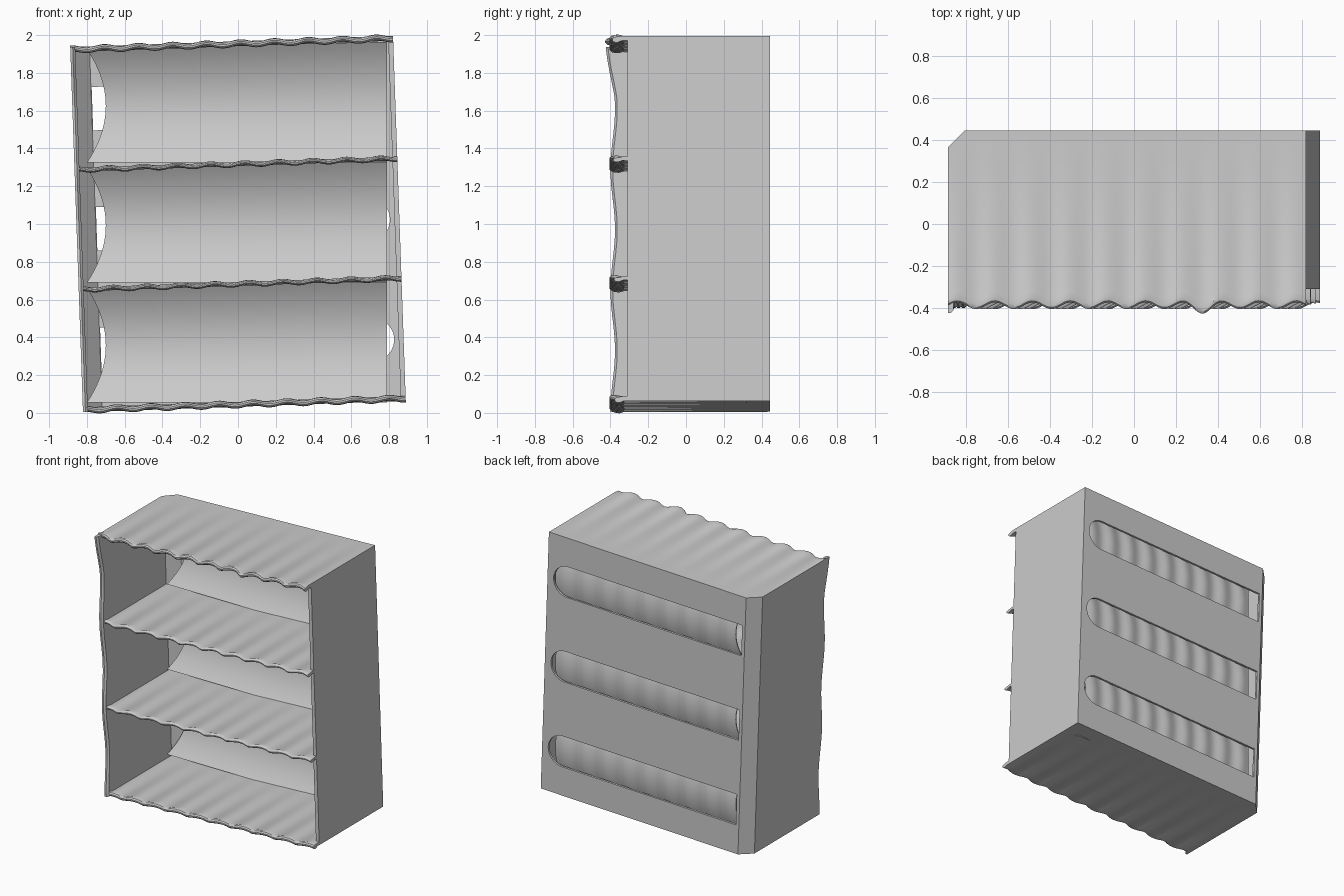
import bpy, bmesh, math
from mathutils import Matrix, Vector

if "Cube" in bpy.data.objects:
    bpy.data.objects.remove(bpy.data.objects["Cube"])

# Whole rack leans by two degrees around its centre
TILT = Matrix.Translation((0, 0, 1)) @ Matrix.Rotation(math.radians(-2), 4, 'Y')
W, H = 0.855, 0.967          # half width, half height
BACK, CH = 0.445, 0.08       # back plane, back-left chamfer
T = 0.026                    # wall thickness
SHELVES = [-H + T / 2, -0.317, 0.317, H - T / 2]


def finish(ob):
    bpy.ops.object.select_all(action='DESELECT')
    ob.select_set(True)
    bpy.context.view_layer.objects.active = ob
    bpy.ops.object.shade_smooth_by_angle(angle=math.radians(35))


def slab(name, ss, ts, f, matrix=TILT):
    """Closed sheet: f(s, t, side) gives the point on side 0 or 1."""
    bm = bmesh.new()
    g = [[[bm.verts.new(f(s, t, k)) for t in ts] for s in ss] for k in (0, 1)]
    n, m = len(ss), len(ts)
    for k in (0, 1):
        for i in range(n - 1):
            for j in range(m - 1):
                bm.faces.new((g[k][i][j], g[k][i + 1][j], g[k][i + 1][j + 1], g[k][i][j + 1]))
    rim = [(i, 0) for i in range(n)] + [(n - 1, j) for j in range(1, m)]
    rim += [(i, m - 1) for i in range(n - 2, -1, -1)] + [(0, j) for j in range(m - 2, 0, -1)]
    for (a, b), (c, d) in zip(rim, rim[1:] + rim[:1]):
        bm.faces.new((g[0][a][b], g[0][c][d], g[1][c][d], g[1][a][b]))
    bmesh.ops.recalc_face_normals(bm, faces=bm.faces)
    bm.transform(matrix)
    me = bpy.data.meshes.new(name)
    bm.to_mesh(me)
    bm.free()
    ob = bpy.data.objects.new(name, me)
    bpy.context.collection.objects.link(ob)
    finish(ob)


def span(a, b, n):
    return [a + (b - a) * i / n for i in range(n + 1)]


def lip(u, phase):
    """Scalloped front edge of a shelf."""
    big = 0.022 * math.exp(-((u - 0.36) / 0.05) ** 2) if phase == 3 else 0
    return -0.39 - 0.016 * math.cos(2 * math.pi * (u - 0.36) / 0.18 + 0.3 * (phase - 3)) - big


# Bottom, two shelves and top, with a rippling rolled lip in front
def make_shelf(idx, v0):
    thin = T if idx in (0, 3) else 0.02
    depth = [0, 0.94, 0.97, 0.99, 1]
    thick = {0.97: 1.2, 0.99: 1.0, 1: 0.35}

    def f(u, t, k):
        back = BACK - max(0, -(W - CH) - u)
        y = back + (lip(u, idx) - back) * t
        ripple = 0.007 * math.sin(2 * math.pi * u / 0.18) if 0.94 < t else 0
        return Vector((u, y, v0 + ripple + (k - 0.5) * thin * thick.get(t, 1)))
    us = sorted(span(-W, W, 120) + [-(W - CH)])
    slab("shelf_%d" % (idx + 1), us, depth, f)


for i, v in enumerate(SHELVES):
    make_shelf(i, v)


# Left wall with a gently waving front edge
def left_wall(v, t, k):
    front = -0.388 - 0.012 * math.cos(2 * math.pi * v / 0.64 + math.pi)
    front -= 0.025 * max(0, (v - 0.7) / 0.27)
    back = BACK - CH - 0.01 * k
    x = -W + k * (T if t < 1 else T * 0.5)
    if t < 1:
        return Vector((x, back + (front + 0.012 - back) * t / 0.98, v))
    return Vector((x, front, v))


slab("left_wall", span(-H, H, 60), [0, 0.98, 1], left_wall)

# Right wall, set back from the front lips
slab("right_wall", [-H, H], [-0.31, BACK], lambda v, y, k: Vector((W - T * k, y, v)))

# Chamfered back-left corner
slab("corner_panel", [-H, H], [0, 1],
     lambda v, t, k: Vector((-W + CH * t + 0.026 * k, BACK - CH + CH * t - 0.012 * k, v)))


# Back wall with three long slots, rounded at the right-hand end
def add_loop(cu, pts):
    sp = cu.splines.new('POLY')
    sp.points.add(len(pts) - 1)
    for p, (x, y) in zip(sp.points, pts):
        p.co = (x, y, 0, 1)
    sp.use_cyclic_u = True


cu = bpy.data.curves.new("back_outline", 'CURVE')
cu.dimensions = '2D'
cu.fill_mode = 'BOTH'
cu.extrude = 0.008
L = -W + CH
add_loop(cu, [(L, -H), (W, -H), (W, H), (L, H)])
R = 0.115
for c in (-0.637, 0, 0.637):
    arc = [(0.69 + R * math.cos(a), c + R * math.sin(a)) for a in span(-math.pi / 2, math.pi / 2, 20)]
    add_loop(cu, [(-0.75, c - R)] + arc + [(-0.75, c + R)])
ob = bpy.data.objects.new("back_wall", cu)
bpy.context.collection.objects.link(ob)
bpy.ops.object.select_all(action='DESELECT')
ob.select_set(True)
bpy.context.view_layer.objects.active = ob
bpy.ops.object.convert(target='MESH')
ob = bpy.context.view_layer.objects.active
ob.data.transform(TILT @ Matrix.Translation((0, BACK - 0.008, 0)) @ Matrix.Rotation(math.pi / 2, 4, 'X'))
finish(ob)


# Curved trough behind each compartment: smooth inside, rippled outside
def make_trough(n, z0, z1):
    def f(t, s, k):
        bow = 1 - (2 * t - 1) ** 2
        x0 = -0.80 + 0.10 * bow
        x = x0 + (0.79 - x0) * s
        y = 0.305 + 0.1 * bow
        if k:
            y += 0.012 + 0.006 * math.sin(2 * math.pi * x / 0.17)
        top = z1 + 0.04 * s
        return Vector((x, y, z0 + (top - z0) * t))
    slab("trough_%d" % n, span(0, 1, 24), span(0, 1, 100), f, Matrix.Identity(4))


for n, (z0, z1) in enumerate([(0.055, 0.66), (0.69, 1.295), (1.325, 1.925)]):
    make_trough(n + 1, z0, z1)
